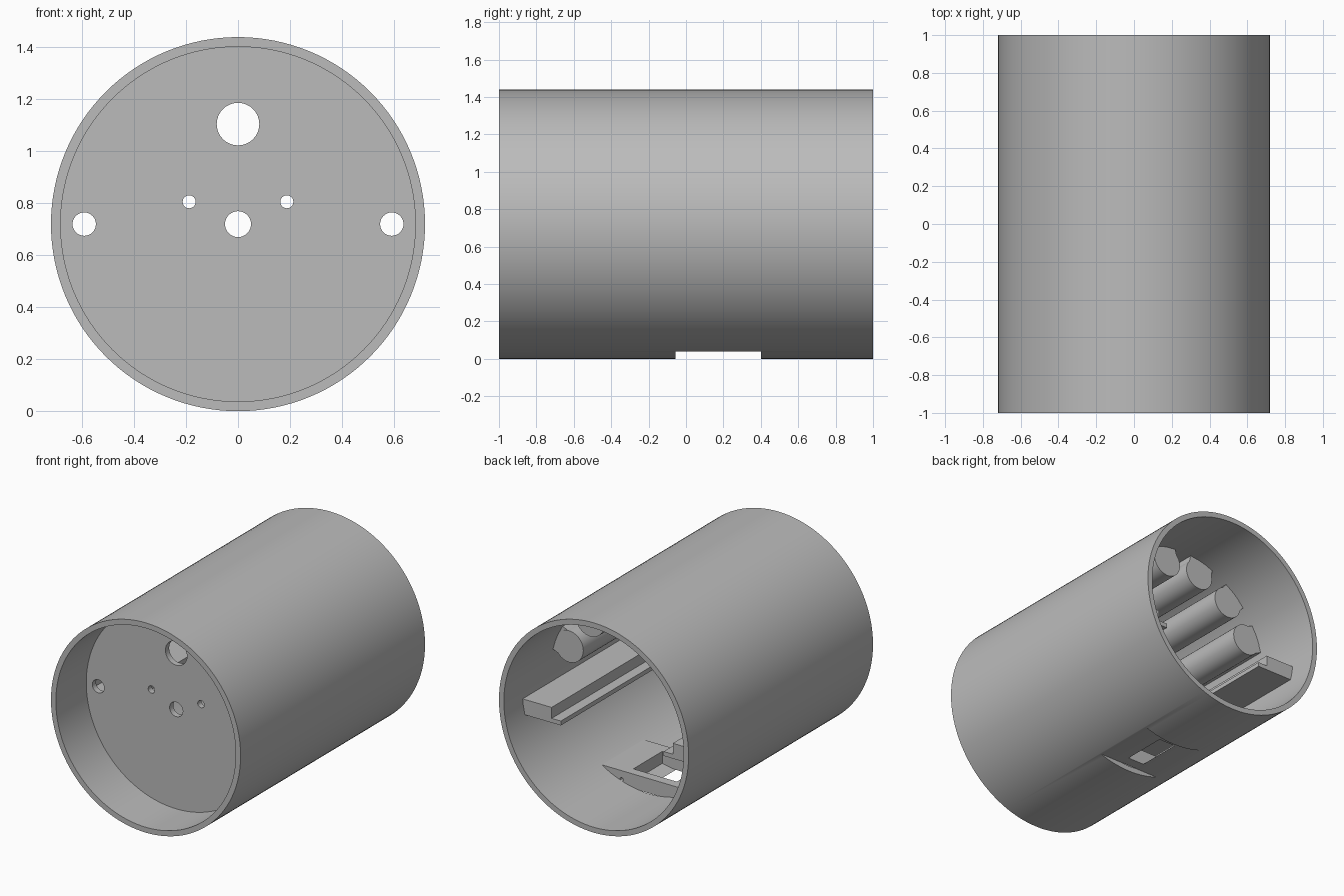
import bpy, bmesh
from math import sin, cos, pi, sqrt, radians

if "Cube" in bpy.data.objects:
    bpy.data.objects.remove(bpy.data.objects["Cube"])

AXIS = 0.72              # height of the tube axis, also outer radius
INNER = 0.683            # inner radius
PLATE_Y = -0.67          # front face of the bulkhead
PLATE_BACK = PLATE_Y + 0.04

grey = bpy.data.materials.new("plain grey")
grey.use_nodes = True
grey.diffuse_color = (0.5, 0.5, 0.5, 1)
grey.node_tree.nodes["Principled BSDF"].inputs["Base Color"].default_value = (0.5, 0.5, 0.5, 1)


def prism(name, outline, y0, y1):
    """Extrude an x-z outline along y."""
    bm = bmesh.new()
    face = bm.faces.new([bm.verts.new((x, y0, z)) for x, z in outline])
    moved = bmesh.ops.extrude_face_region(bm, geom=[face])["geom"]
    verts = [v for v in moved if isinstance(v, bmesh.types.BMVert)]
    bmesh.ops.translate(bm, verts=verts, vec=(0, y1 - y0, 0))
    bmesh.ops.recalc_face_normals(bm, faces=bm.faces)
    mesh = bpy.data.meshes.new(name)
    bm.to_mesh(mesh)
    bm.free()
    mesh.materials.append(grey)
    obj = bpy.data.objects.new(name, mesh)
    bpy.context.collection.objects.link(obj)
    return obj


def circle(x, z, r, n=32):
    return [(x + r * cos(2 * pi * i / n), z + r * sin(2 * pi * i / n)) for i in range(n)]


def rect(x0, x1, z0, z1):
    return [(x0, z0), (x1, z0), (x1, z1), (x0, z1)]


def select(obj):
    bpy.ops.object.select_all(action='DESELECT')
    obj.select_set(True)
    bpy.context.view_layer.objects.active = obj


def cut(obj, outline, y0, y1):
    """Subtract a prism from an object."""
    cutter = prism("cutter", outline, y0, y1)
    cutter.hide_render = True
    mod = obj.modifiers.new("cut", 'BOOLEAN')
    mod.operation = 'DIFFERENCE'
    mod.solver = 'EXACT'
    mod.object = cutter
    select(obj)
    bpy.ops.object.modifier_apply(modifier=mod.name)
    bpy.data.objects.remove(cutter)


def smooth(obj):
    select(obj)
    bpy.ops.object.shade_smooth_by_angle(angle=radians(30))


# Outer tube with a flat notch in the underside
NOTCH = (rect(-0.5, 0.5, -0.1, 0.04), -0.055, 0.4)
tube = prism("outer_tube", circle(0, AXIS, AXIS, 128), -1, 1)
cut(tube, circle(0, AXIS, INNER, 128), -1.1, 1.1)
cut(tube, *NOTCH)
smooth(tube)

# Recessed bulkhead with its holes
plate = prism("front_bulkhead", circle(0, AXIS, INNER + 0.005, 128), PLATE_Y, PLATE_BACK)
holes = [(0, 1.105, 0.082), (0, AXIS, 0.05)]
for s in (-1, 1):
    holes += [(s * 0.188, 0.806, 0.025), (s * 0.592, AXIS, 0.045)]
for x, z, r in holes:
    cut(plate, circle(x, z, r), PLATE_Y - 0.1, PLATE_BACK + 0.1)
smooth(plate)

# Floor pad: a circular segment framing the underside opening
drop, radius = 0.58, 0.70
half = math_half = sqrt(radius ** 2 - drop ** 2)
spread = pi / 2 - sin(0)
from math import atan2
spread = atan2(half, drop)
arc = [-spread + 2 * spread * i / 32 for i in range(33)]
pad = prism("floor_pad", [(radius * sin(a), AXIS - radius * cos(a)) for a in arc], -0.054, 0.399)
cut(pad, rect(-0.5, 0.5, -0.1, 0.04), -0.2, 0.6)
cut(pad, rect(-0.165, 0.165, -0.1, 0.3), 0.02, 0.335)
for s in (-1, 1):
    cut(pad, circle(s * 0.21, 0.08, 0.012, 16), 0.3, 0.5)
smooth(pad)

# Side rails with a lower lip
for s, side in ((1, "left"), (-1, "right")):
    profile = [(0.39, 0.555), (0.675, 0.555), (0.69, 0.66),
               (0.46, 0.66), (0.46, 0.585), (0.39, 0.585)]
    prism(side + "_rail", [(s * x, z) for x, z in profile], PLATE_BACK, 0.8)

# Cells fanned under the roof, each on a small cradle
for i in range(6):
    a = radians(27 * (i - 2.5))
    cx, cz = 0.582 * sin(a), AXIS + 0.582 * cos(a)
    smooth(prism(f"cell_{i + 1}", circle(cx, cz, 0.108, 40), PLATE_BACK, 0.5))
    cradle = [(r * sin(a) + t * cos(a), AXIS + r * cos(a) - t * sin(a))
              for r, t in ((0.61, -0.095), (0.61, 0.095), (0.69, 0.095), (0.69, -0.095))]
    prism(f"cradle_{i + 1}", cradle, PLATE_BACK, 0.498)
